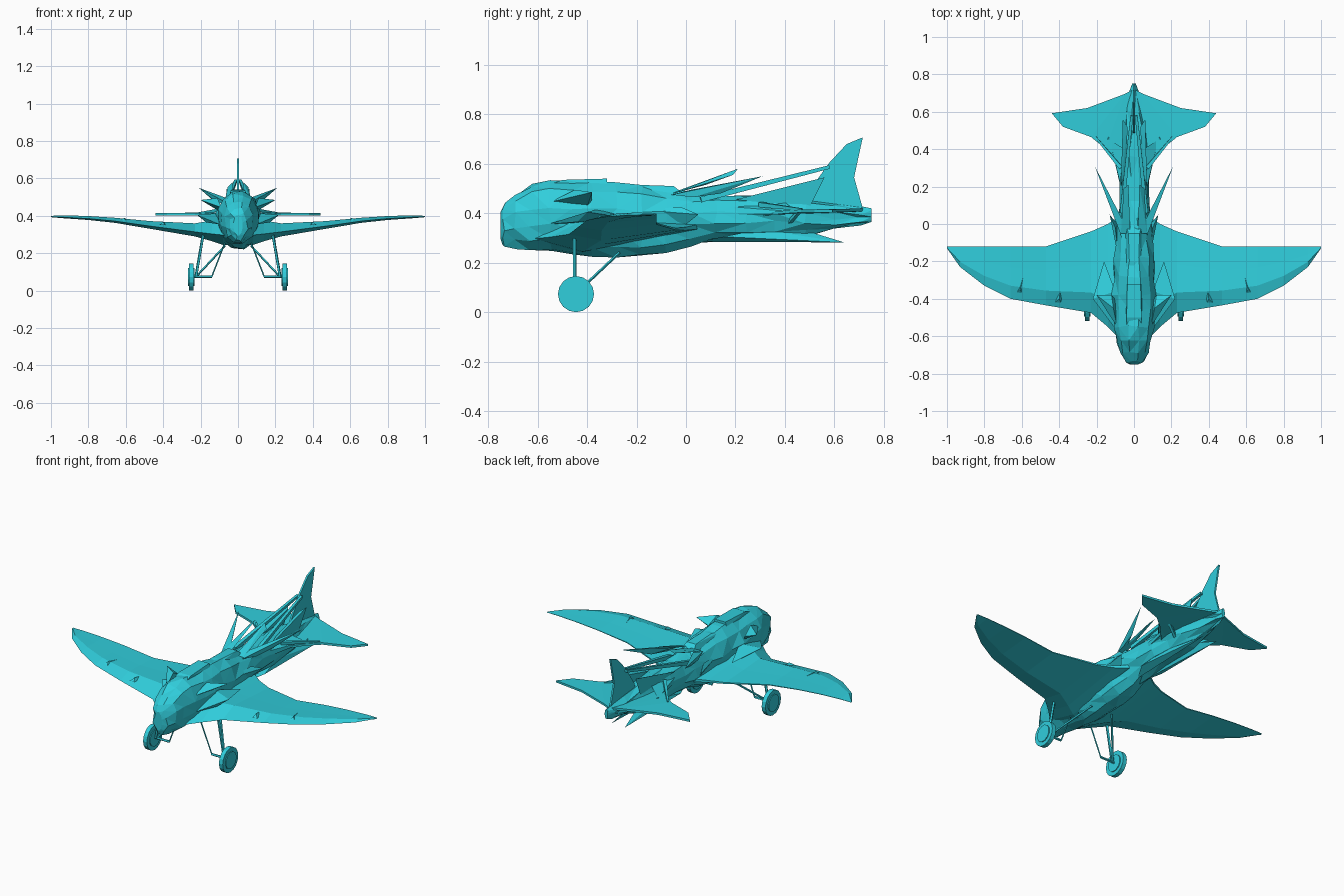
import bpy, bmesh, math, random
from mathutils import Vector

if "Cube" in bpy.data.objects:
    bpy.data.objects.remove(bpy.data.objects["Cube"])

random.seed(4)
mat = bpy.data.materials.new("cyan")
mat.diffuse_color = (0.03, 0.62, 0.72, 1)
mat.use_nodes = True
mat.node_tree.nodes["Principled BSDF"].inputs["Base Color"].default_value = mat.diffuse_color


def finish(name, bm, mirror=False):
    bmesh.ops.recalc_face_normals(bm, faces=bm.faces)
    me = bpy.data.meshes.new(name)
    bm.to_mesh(me)
    bm.free()
    ob = bpy.data.objects.new(name, me)
    bpy.context.collection.objects.link(ob)
    me.materials.append(mat)
    if mirror:
        ob.modifiers.new("Mirror", 'MIRROR').use_mirror_merge = False
    return ob


def loft(name, rings, mirror=False, jitter=0.0):
    bm = bmesh.new()
    vs = [[bm.verts.new(p) for p in r] for r in rings]
    n = len(rings[0])
    for a, b in zip(vs, vs[1:]):
        for i in range(n):
            j = (i + 1) % n
            bm.faces.new((a[i], a[j], b[j], b[i]))
    bm.faces.new(vs[0])
    bm.faces.new(vs[-1])
    for row in vs[1:-1]:
        for v in row:
            v.co += Vector([random.uniform(-jitter, jitter) for _ in range(3)])
    if jitter:
        bmesh.ops.triangulate(bm, faces=bm.faces)
    return finish(name, bm, mirror)


def hull(name, pts, mirror=True):
    bm = bmesh.new()
    for p in pts:
        bm.verts.new(p)
    bmesh.ops.convex_hull(bm, input=bm.verts)
    return finish(name, bm, mirror)


def plate(name, pts, offset, mirror=False):
    bm = bmesh.new()
    off = Vector(offset)
    f = bm.faces.new([bm.verts.new(Vector(p) - off / 2) for p in pts])
    ext = bmesh.ops.extrude_face_region(bm, geom=[f], use_keep_orig=True)
    bmesh.ops.translate(bm, vec=off, verts=[g for g in ext["geom"] if isinstance(g, bmesh.types.BMVert)])
    bmesh.ops.triangulate(bm, faces=bm.faces)
    return finish(name, bm, mirror)


def rod(name, a, b, r, sides=5, r2=None, mirror=True):
    a, b = Vector(a), Vector(b)
    d = b - a
    u = d.orthogonal().normalized()
    w = d.normalized().cross(u)
    ang = [2 * math.pi * i / sides for i in range(sides)]
    ring = lambda c, q: [c + (u * math.cos(t) + w * math.sin(t)) * q for t in ang]
    return loft(name, [ring(a, r), ring(b, r if r2 is None else r2)], mirror)


# Fuselage: y, half width, bottom, top
body = [(-.75, .025, .30, .41), (-.735, .05, .275, .445), (-.69, .075, .265, .485),
        (-.63, .095, .262, .52), (-.55, .11, .258, .535), (-.46, .118, .245, .53),
        (-.38, .118, .23, .53), (-.28, .112, .232, .525), (-.18, .108, .235, .515),
        (-.08, .10, .245, .50), (.02, .09, .275, .485), (.12, .08, .297, .475),
        (.24, .078, .30, .475), (.36, .075, .305, .475), (.48, .065, .315, .465),
        (.60, .045, .335, .445), (.70, .025, .36, .43), (.75, .01, .37, .425)]
rings = []
for y, w, b, t in body:
    c, h = (b + t) / 2, (t - b) / 2
    ring = []
    for i in range(12):
        a = 2 * math.pi * (i + .5) / 12
        ring.append((w * math.cos(a), y, c + h * 1.03 * math.sin(a)))
    rings.append(ring)
loft("fuselage", rings, jitter=.008)

# Wing sections: x, leading y, trailing y, bottom, top
wing = [(0, -.66, .08, .245, .41), (.08, -.61, .04, .25, .40), (.14, -.55, .0, .27, .38),
        (.23, -.475, -.04, .295, .365), (.47, -.435, -.12, .336, .377), (.66, -.40, -.12, .368, .395),
        (.80, -.33, -.12, .383, .404), (.93, -.23, -.12, .392, .408), (1.0, -.13, -.12, .398, .405)]
loft("wing", [[(x, l, b + (t - b) * .35), (x, l + (r - l) * .25, t), (x, l + (r - l) * .6, b + (t - b) * .85),
               (x, r, b + (t - b) * .72), (x, r, b + (t - b) * .6), (x, l + (r - l) * .3, b)]
              for x, l, r, b, t in wing], mirror=True)

# Raised ribs across the wing skin
for x, y0, y1, z in [(.39, -.42, -.14, .367), (.60, -.37, -.20, .389)]:
    hull("wing_rib", [(x, y0, z - .01), (x + .03, y0, z - .01), (x + .01, y0 + .02, z + .006),
                      (x - .03, y1, z - .014)])

# Tail surfaces
plate("tailplane", [(0, .72, .418), (.05, .695, .418), (.25, .62, .416), (.44, .592, .414), (.38, .52, .414),
                    (.23, .465, .414), (.15, .40, .41), (.07, .31, .40), (0, .31, .40)], (0, 0, .012), True)
plate("tail_fin", [(0, .48, .42), (0, .49, .48), (0, .53, .54), (0, .58, .61), (0, .65, .685), (0, .715, .712),
                   (0, .695, .62), (0, .68, .55), (0, .715, .425)], (.01, 0, 0))

# Canopy strip and cockpit ridge
hull("canopy", [(.04, -.58, .51), (.045, -.32, .515), (.04, -.5, .54), (.035, -.32, .545),
                (-.04, -.58, .51), (-.045, -.32, .515), (-.04, -.5, .54), (-.035, -.32, .545)], False)
hull("cockpit_ridge", [(s * x, y, z) for s in (1, -1) for x, y, z in
                       [(.04, -.28, .51), (.025, -.2, .52), (.03, -.05, .515), (.05, .02, .46)]], False)

# Jagged shards along the body
shards = {
    "shoulder_shard": [(.07, -.06, .48), (.06, .02, .50), (.13, .14, .485), (.10, .03, .47), (.21, .31, .555)],
    "spine_shard": [(.02, -.05, .49), (.07, -.05, .485), (.05, .08, .52), (.03, .21, .585), (.055, .19, .56)],
    "cowl_shard": [(.09, -.55, .45), (.10, -.40, .43), (.11, -.45, .50), (.20, -.38, .49), (.12, -.38, .46)],
    "root_shard": [(.10, -.56, .36), (.10, -.36, .42), (.17, -.44, .37), (.22, -.40, .41), (.16, -.2, .38)],
    "flank_shard": [(.08, -.2, .42), (.09, .0, .36), (.10, -.02, .43), (.13, .05, .40)],
    "belly_shard": [(.02, .05, .29), (.07, .15, .31), (.05, .3, .34), (.045, .64, .287), (.02, .5, .33)],
    "tail_shard": [(.05, .1, .40), (.07, .2, .43), (.10, .33, .40), (.13, .45, .41), (.05, .4, .45)],
    "rear_shard": [(.04, .3, .47), (.07, .2, .46), (.05, .5, .43), (.06, .56, .55), (.035, .52, .53)],
}
for name, pts in shards.items():
    hull(name, pts)

# Tail braces
rod("fin_brace", (.065, .06, .46), (.012, .58, .592), .016, 4, .010)
rod("tailplane_brace", (.07, .30, .44), (.21, .47, .42), .014, 4, .006)
rod("lower_brace", (.06, .42, .37), (.14, .46, .415), .010, 4)

# Landing gear
rod("wheel", (.237, -.445, .078), (.262, -.445, .078), .073, 16)
rod("wheel_hub", (.232, -.445, .078), (.267, -.445, .078), .05, 12)
rod("axle", (.14, -.445, .08), (.25, -.445, .08), .007)
rod("main_strut", (.185, -.45, .31), (.225, -.45, .08), .008)
rod("inner_strut", (.07, -.45, .26), (.14, -.445, .08), .004)
rod("rear_strut", (.07, -.27, .245), (.22, -.44, .085), .006)

# Exact ground contact
bpy.context.view_layer.update()
low = min((o.matrix_world @ v.co).z for o in bpy.data.objects for v in o.data.vertices)
for o in bpy.data.objects:
    o.location.z -= low
